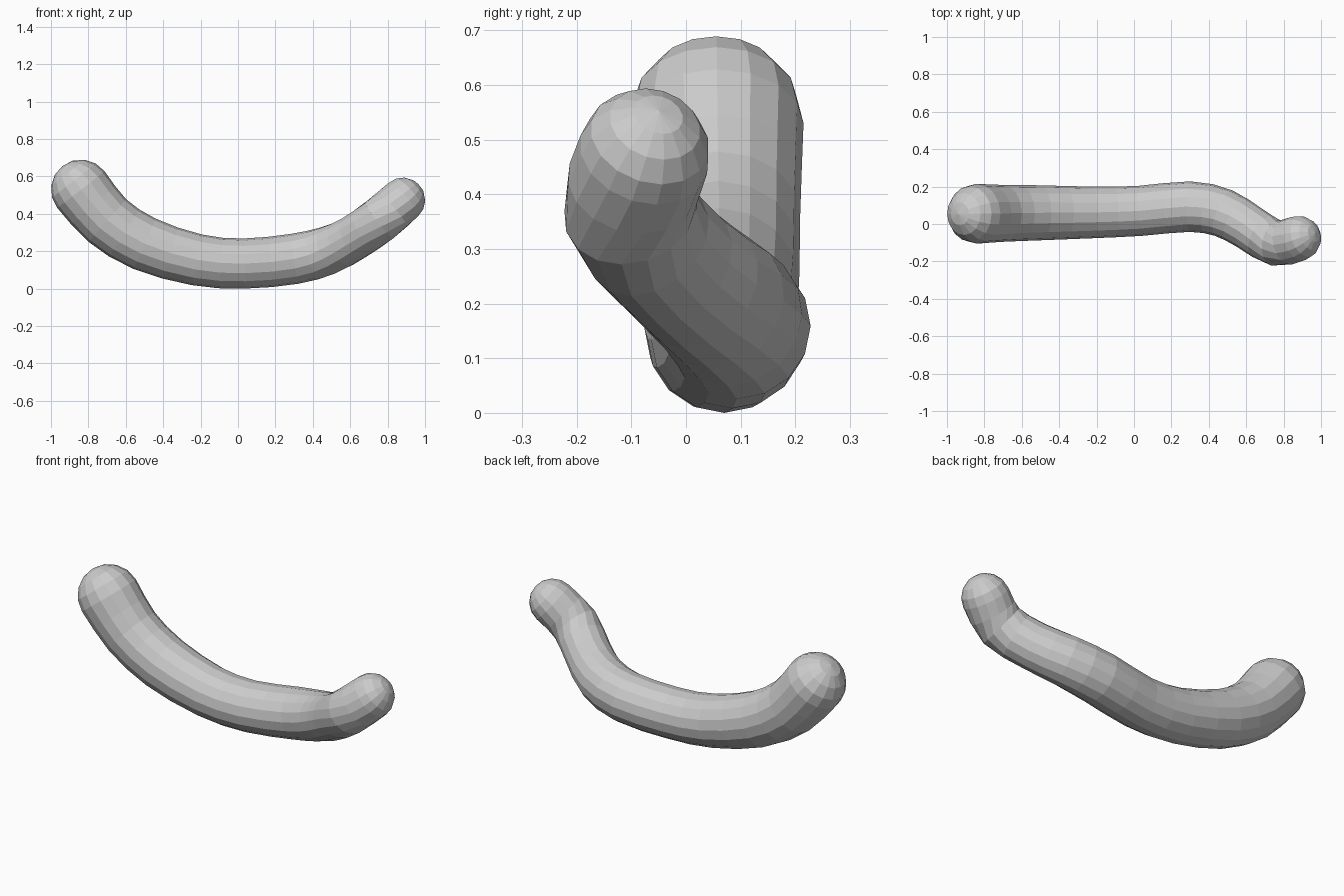
import bpy, bmesh
from math import sin, cos, pi
from mathutils import Vector

if "Cube" in bpy.data.objects:
    bpy.data.objects.remove(bpy.data.objects["Cube"])

SIDES = 16
CAP_RINGS = 4

# centre line points (x, y, z, radius), left end to right end
path = [Vector(p) for p in (
    (-0.84, 0.055, 0.533, 0.160), (-0.70, 0.057, 0.368, 0.152),
    (-0.50, 0.060, 0.243, 0.147), (-0.22, 0.062, 0.157, 0.138),
    (0.03, 0.070, 0.137, 0.134), (0.30, 0.093, 0.162, 0.135),
    (0.48, 0.058, 0.207, 0.130), (0.62, -0.022, 0.275, 0.122),
    (0.76, -0.102, 0.372, 0.123), (0.88, -0.077, 0.476, 0.121))]


def smooth_path(points, steps):
    """Catmull-Rom curve through the points."""
    ext = [points[0] * 2 - points[1]] + points + [points[-1] * 2 - points[-2]]
    out = []
    for i in range(len(points) - 1):
        a, b, c, d = ext[i:i + 4]
        for k in range(steps):
            t = k / steps
            out.append(0.5 * (2 * b + (c - a) * t + (2 * a - 5 * b + 4 * c - d) * t * t
                              + (3 * b - a - 3 * c + d) * t ** 3))
    return out + [points[-1]]


line = smooth_path(path, 2)
centres = [p.to_3d() for p in line]
radii = [p.w for p in line]
bm = bmesh.new()


def ring(centre, tangent, radius):
    side = tangent.cross(Vector((0, 0, 1))).normalized()
    up = side.cross(tangent)
    return [bm.verts.new(centre + radius * (side * cos(a) + up * sin(a)))
            for a in (2 * pi * i / SIDES for i in range(SIDES))]


tangents = []
for i in range(len(centres)):
    a, b = centres[max(i - 1, 0)], centres[min(i + 1, len(centres) - 1)]
    tangents.append((b - a).normalized())

# rounded left cap, body, rounded right cap
rings = []
for k in range(1, CAP_RINGS):
    a = pi / 2 * k / CAP_RINGS
    rings.append(ring(centres[0] - tangents[0] * radii[0] * cos(a), tangents[0], radii[0] * sin(a)))
rings += [ring(*args) for args in zip(centres, tangents, radii)]
for k in range(CAP_RINGS - 1, 0, -1):
    a = pi / 2 * k / CAP_RINGS
    rings.append(ring(centres[-1] + tangents[-1] * radii[-1] * cos(a), tangents[-1], radii[-1] * sin(a)))

for r0, r1 in zip(rings, rings[1:]):
    for i in range(SIDES):
        j = (i + 1) % SIDES
        bm.faces.new((r0[i], r0[j], r1[j], r1[i]))
tips = (bm.verts.new(centres[0] - tangents[0] * radii[0]),
        bm.verts.new(centres[-1] + tangents[-1] * radii[-1]))
for tip, r in zip(tips, (rings[0], rings[-1])):
    for i in range(SIDES):
        bm.faces.new((tip, r[i], r[(i + 1) % SIDES]))
bmesh.ops.recalc_face_normals(bm, faces=bm.faces)

# rest the lowest point on the ground
bmesh.ops.translate(bm, verts=bm.verts, vec=(0, 0, -min(v.co.z for v in bm.verts)))

mesh = bpy.data.meshes.new("curved_sausage")
bm.to_mesh(mesh)
bm.free()
bpy.context.collection.objects.link(bpy.data.objects.new("curved_sausage", mesh))
